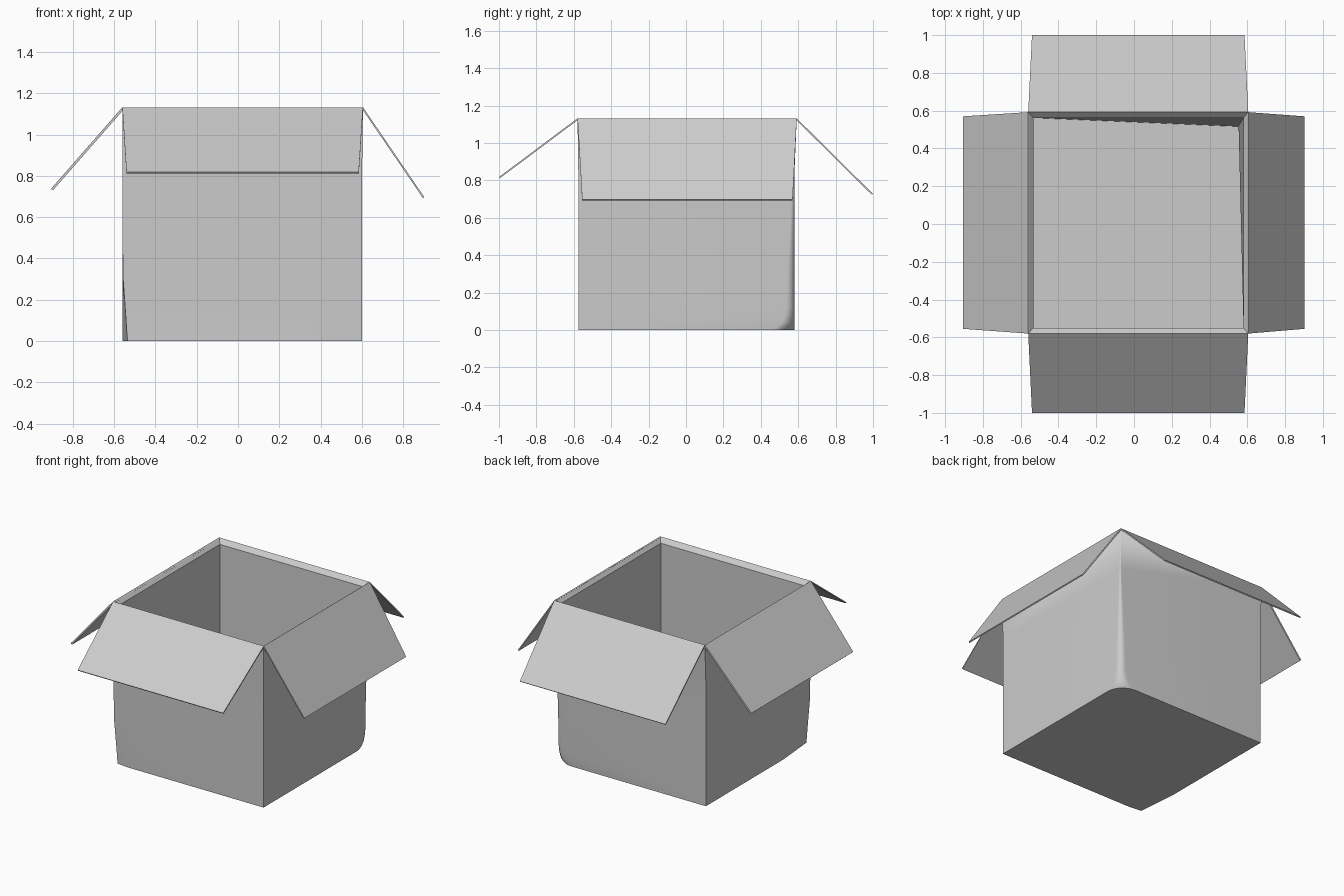
import bpy, bmesh
from math import sin, cos, pi
from mathutils import Vector

if "Cube" in bpy.data.objects:
    bpy.data.objects.remove(bpy.data.objects["Cube"])

TOP = 1.132
X0, X1, Y0, Y1 = -0.56, 0.605, -0.58, 0.592
ARC = 8


def finish(name, bm):
    bmesh.ops.remove_doubles(bm, verts=bm.verts, dist=1e-5)
    bmesh.ops.recalc_face_normals(bm, faces=bm.faces)
    mesh = bpy.data.meshes.new(name)
    bm.to_mesh(mesh)
    bm.free()
    obj = bpy.data.objects.new(name, mesh)
    bpy.context.collection.objects.link(obj)
    return obj


def ring(z, x0, x1, y0, y1, r=0.0, dent=0.0, inset=(0.0, 0.0)):
    """Box outline; r rounds the back right corner, dent pushes in the front left."""
    pts = [(x0 + dent, y0 + dent * 0.4), (x0 + 0.11, y0), (x1, y0)]
    cx, cy = x1 - inset[0] - r, y1 - inset[1] - r
    for i in range(ARC + 1):
        a = pi / 2 * i / ARC
        pts.append((cx + r * cos(a), cy + r * sin(a)))
    pts += [(x0, y1), (x0, y0 + 0.3)]
    return [(x, y, z) for x, y in pts]


# Box body: worn outside corners, sloped rim, thin walls, floor
outer = (X0, X1 - 0.004, Y0 + 0.004, Y1 - 0.012)
inner = (X0 + 0.027, X1 - 0.025, Y0 + 0.03, Y1 - 0.03)
rings = [
    ring(0.0, *outer, r=0.125, dent=0.025),
    ring(0.015, *outer, r=0.095, dent=0.024),
    ring(0.04, *outer, r=0.07, dent=0.022),
    ring(0.075, *outer, r=0.055, dent=0.02),
    ring(0.12, *outer, r=0.045, dent=0.017),
    ring(0.3, *outer, r=0.04, dent=0.004),
    ring(0.55, *outer, r=0.025),
    ring(0.85, *outer, r=0.008),
    ring(TOP, X0, X1, Y0, Y1),
    ring(TOP - 0.03, *inner),
    ring(0.02, *inner, inset=(0.026, 0.046)),
]
bm = bmesh.new()
loops = [[bm.verts.new(p) for p in pts] for pts in rings]
n = len(loops[0])
for a, b in zip(loops, loops[1:]):
    for i in range(n):
        j = (i + 1) % n
        bm.faces.new((a[i], a[j], b[j], b[i]))
bm.faces.new(loops[0])
bm.faces.new(loops[-1])
body = finish("box_body", bm)
bpy.context.view_layer.objects.active = body
body.select_set(True)
bpy.ops.object.shade_smooth_by_angle(angle=0.5)


# Flaps: thin tapered boards hinged on the rim
def flap(name, h0, h1, t0, t1, thick):
    h0, h1 = Vector((*h0, TOP)), Vector((*h1, TOP))
    t0, t1 = Vector(t0), Vector(t1)
    nrm = (h1 - h0).cross(t0 - h0).normalized()
    if nrm.z > 0:
        nrm = -nrm
    bm = bmesh.new()
    up = [bm.verts.new(p) for p in (h0, h1, t1, t0)]
    lo = [bm.verts.new(p + nrm * thick) for p in (h0, h1, t1, t0)]
    bm.faces.new(up)
    bm.faces.new(lo[::-1])
    for i in range(4):
        j = (i + 1) % 4
        bm.faces.new((up[i], lo[i], lo[j], up[j]))
    finish(name, bm)


flap("front_flap", (X0, Y0), (X1, Y0), (-0.54, -1.0, 0.818), (0.585, -1.0, 0.818), 0.008)
flap("back_flap", (X0, Y1), (X1, Y1), (-0.54, 1.0, 0.728), (0.585, 1.0, 0.728), 0.008)
flap("left_flap", (X0, Y0), (X0, Y1), (-0.905, -0.555, 0.738), (-0.905, 0.57, 0.738), 0.012)
flap("right_flap", (X1, Y0), (X1, Y1), (0.902, -0.555, 0.697), (0.902, 0.57, 0.697), 0.008)
